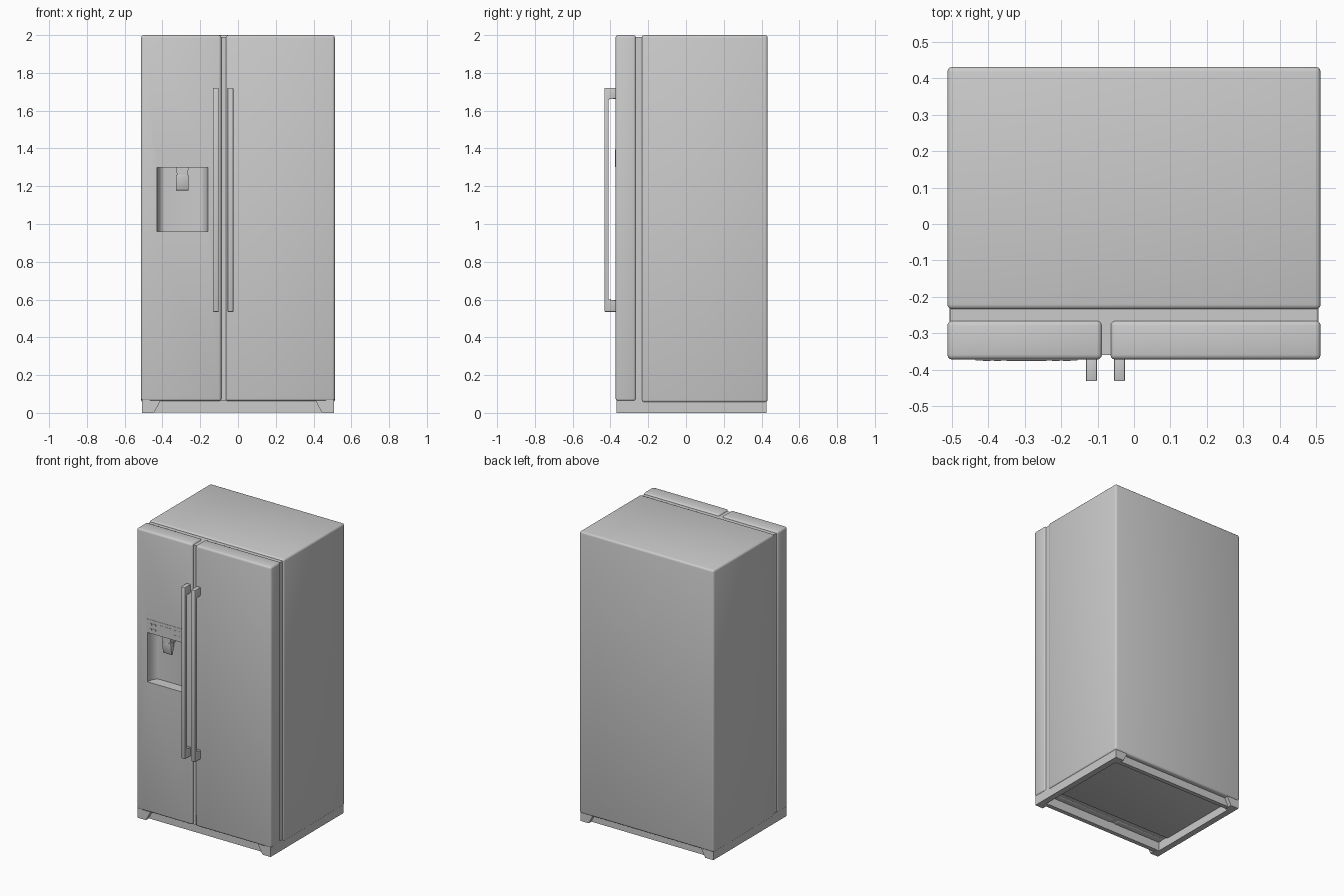
import bpy, bmesh, math

if "Cube" in bpy.data.objects:
    bpy.data.objects.remove(bpy.data.objects["Cube"])


def finish(name, bm, bevel=0.0, segs=3):
    """Turn a bmesh into a smooth-shaded object, optionally rounding its edges."""
    if bevel:
        bmesh.ops.bevel(bm, geom=bm.edges[:], offset=bevel, segments=segs,
                        profile=0.5, affect='EDGES', clamp_overlap=True)
    bmesh.ops.recalc_face_normals(bm, faces=bm.faces[:])
    me = bpy.data.meshes.new(name)
    bm.to_mesh(me)
    bm.free()
    ob = bpy.data.objects.new(name, me)
    bpy.context.collection.objects.link(ob)
    smooth(ob)
    return ob


def smooth(ob):
    bpy.ops.object.select_all(action='DESELECT')
    ob.select_set(True)
    bpy.context.view_layer.objects.active = ob
    bpy.ops.object.shade_smooth_by_angle(angle=math.radians(35))


def prism(name, pts, axis, lo, hi, bevel=0.0, segs=3):
    """Extrude a 2D outline along an axis. Outline: x=(y,z), y=(x,z), z=(x,y)."""
    place = {'x': lambda a, b, t: (t, a, b),
             'y': lambda a, b, t: (a, t, b),
             'z': lambda a, b, t: (a, b, t)}[axis]
    bm = bmesh.new()
    ends = [[bm.verts.new(place(a, b, t)) for a, b in pts] for t in (lo, hi)]
    bm.faces.new(ends[0])
    bm.faces.new(ends[1][::-1])
    n = len(pts)
    for i in range(n):
        j = (i + 1) % n
        bm.faces.new((ends[0][i], ends[0][j], ends[1][j], ends[1][i]))
    return finish(name, bm, bevel, segs)


def box(name, x, y, z, bevel=0.0, segs=3):
    pts = [(x[0], y[0]), (x[1], y[0]), (x[1], y[1]), (x[0], y[1])]
    return prism(name, pts, 'z', z[0], z[1], bevel, segs)


W = 0.513
FRONT = -0.373

# Cabinet, door seal and the filler between the doors
box("cabinet", (-W, W), (-0.235, 0.432), (0.055, 2.0), 0.014)
box("door_seal", (-0.504, 0.504), (-0.275, -0.225), (0.065, 1.99))
box("centre_filler", (-0.095, -0.058), (-0.36, -0.26), (0.065, 1.99))

# Doors
left_door = box("left_door", (-W, -0.088), (FRONT, -0.265), (0.062, 2.0), 0.014)
box("right_door", (-0.065, W), (FRONT, -0.265), (0.062, 2.0), 0.014)

# Dispenser recess: curved side walls, flat back, cut into the left door
cx, back_y = -0.295, -0.30
half = [(0.135, FRONT - 0.02), (0.135, FRONT)]
for i in range(1, 7):
    a = math.radians(15 * i)
    half.append((0.092 + 0.043 * math.cos(a), FRONT + (back_y - FRONT) * math.sin(a)))
outline = [(cx + a, b) for a, b in half] + [(cx - a, b) for a, b in reversed(half)]
cutter = prism("dispenser_cutter", outline, 'z', 0.96, 1.30)
cutter.hide_render = True
mod = left_door.modifiers.new("recess", 'BOOLEAN')
mod.object = cutter
mod.operation = 'DIFFERENCE'
mod.solver = 'EXACT'
bpy.context.view_layer.objects.active = left_door
bpy.ops.object.modifier_apply(modifier=mod.name)
bpy.data.objects.remove(cutter)
smooth(left_door)

# Control panel with a row of small buttons
box("control_panel", (cx - 0.14, cx + 0.14), (-0.375, -0.36), (1.302, 1.395))
for i, dx in enumerate((-0.11, -0.08, 0.08, 0.11)):
    for j, z in enumerate((1.325, 1.36)):
        box(f"control_button_{i}_{j}", (cx + dx - 0.01, cx + dx + 0.01),
            (-0.377, -0.37), (z, z + 0.012))
box("control_display", (cx - 0.055, cx + 0.055), (-0.3762, -0.37), (1.33, 1.375))

# Dispenser spout and lever
prism("dispenser_spout", [(cx - 0.034, 1.302), (cx - 0.026, 1.25), (cx + 0.026, 1.25),
                          (cx + 0.034, 1.302)], 'y', -0.36, -0.30)
prism("dispenser_lever", [(-0.362, 1.26), (-0.35, 1.18), (-0.335, 1.175),
                          (-0.318, 1.26)], 'x', cx - 0.034, cx + 0.034, 0.005, 2)

# Bracket-shaped door handles
bracket = [(-0.432, 0.535), (-0.36, 0.535), (-0.36, 0.597), (-0.414, 0.597),
           (-0.414, 1.663), (-0.36, 1.663), (-0.36, 1.72), (-0.432, 1.72)]
for name, x in (("left_handle", -0.132), ("right_handle", -0.055)):
    prism(name, bracket, 'x', x, x + 0.03, 0.003, 2)

# Hollow plinth: side skirts, recessed front and back rails, flared corner feet
for side, s in (("left", -1), ("right", 1)):
    xs = sorted((s * 0.465, s * 0.507))
    box(f"{side}_skirt", xs, (-0.369, 0.426), (0.0, 0.07))
    foot = [(s * 0.507, 0.0), (s * 0.445, 0.0), (s * 0.41, 0.065), (s * 0.507, 0.065)]
    prism(f"{side}_front_foot", foot, 'y', -0.369, -0.31)
    prism(f"{side}_back_foot", foot, 'y', 0.37, 0.426)
box("front_rail", (-0.48, 0.48), (-0.34, -0.31), (0.002, 0.07))
box("back_rail", (-0.48, 0.48), (0.37, 0.40), (0.002, 0.07))
